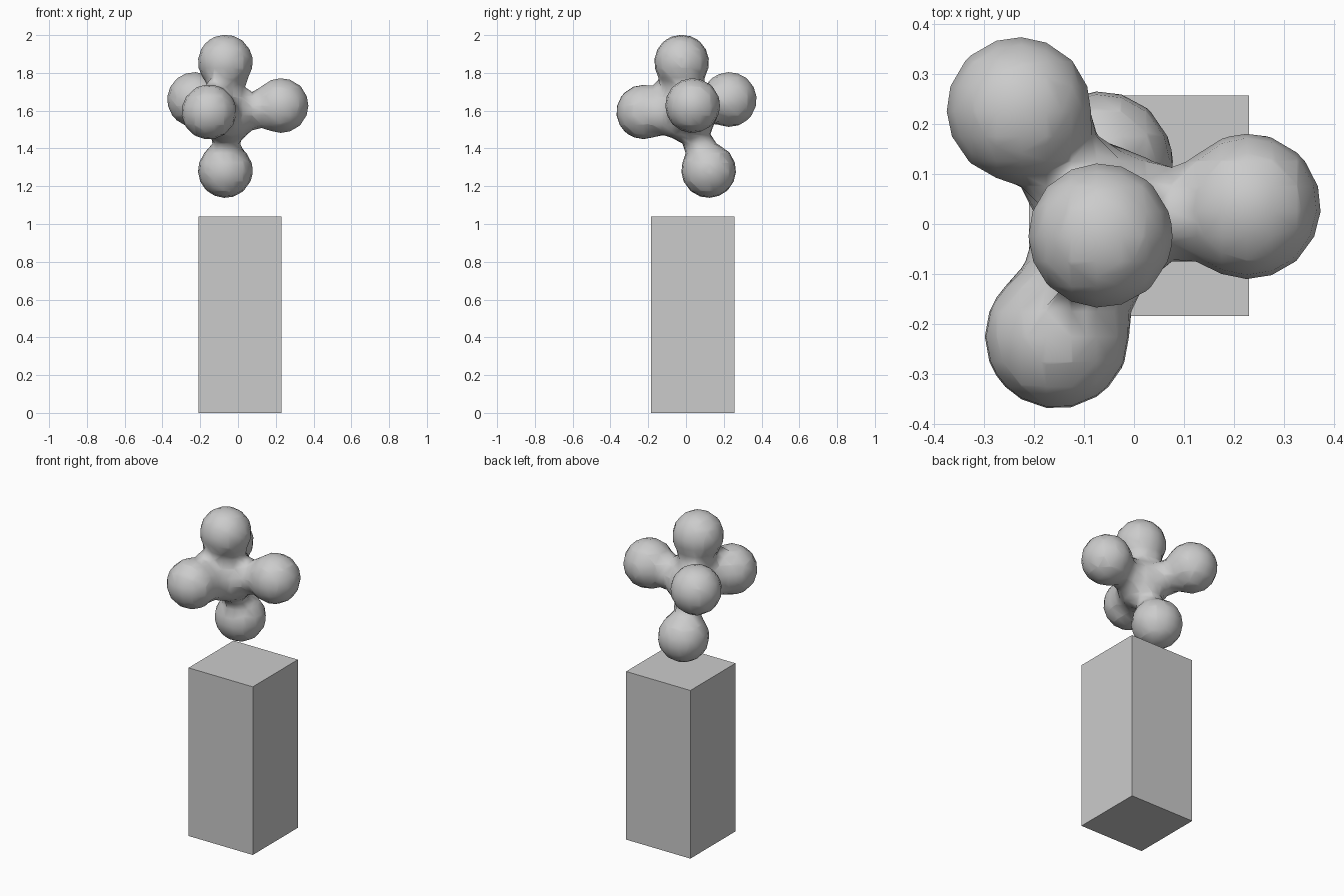
import bpy

if "Cube" in bpy.data.objects:
    bpy.data.objects.remove(bpy.data.objects["Cube"])

# Square pedestal
x0, x1, y0, y1, h = -0.21, 0.23, -0.184, 0.257, 1.04
bpy.ops.mesh.primitive_cube_add(size=1, location=((x0 + x1) / 2, (y0 + y1) / 2, h / 2))
pedestal = bpy.context.object
pedestal.name = "pedestal"
pedestal.scale = (x1 - x0, y1 - y0, h)

# Blobby sculpture: a hub with five lobes, merged as metaballs
BALLS = [
    (-0.055, 0.01, 1.575),   # hub
    (-0.067, -0.023, 1.857),  # top lobe
    (0.228, 0.035, 1.627),   # right lobe
    (-0.23, 0.229, 1.659),   # back left lobe
    (-0.154, -0.225, 1.593),  # front lobe
    (-0.067, 0.12, 1.283),   # bottom lobe
]
meta = bpy.data.metaballs.new("blob_source")
meta.resolution = meta.render_resolution = 0.05
meta.threshold = 0.6
for co in BALLS:
    ball = meta.elements.new()
    ball.co = co
    ball.radius = 0.252
    ball.stiffness = 2.0
source = bpy.data.objects.new("blob_source", meta)
bpy.context.collection.objects.link(source)

# Freeze the blob as a smooth mesh
bpy.context.view_layer.update()
graph = bpy.context.evaluated_depsgraph_get()
mesh = bpy.data.meshes.new_from_object(source.evaluated_get(graph))
bpy.data.objects.remove(source)
sculpture = bpy.data.objects.new("sculpture", mesh)
bpy.context.collection.objects.link(sculpture)
for poly in mesh.polygons:
    poly.use_smooth = True
